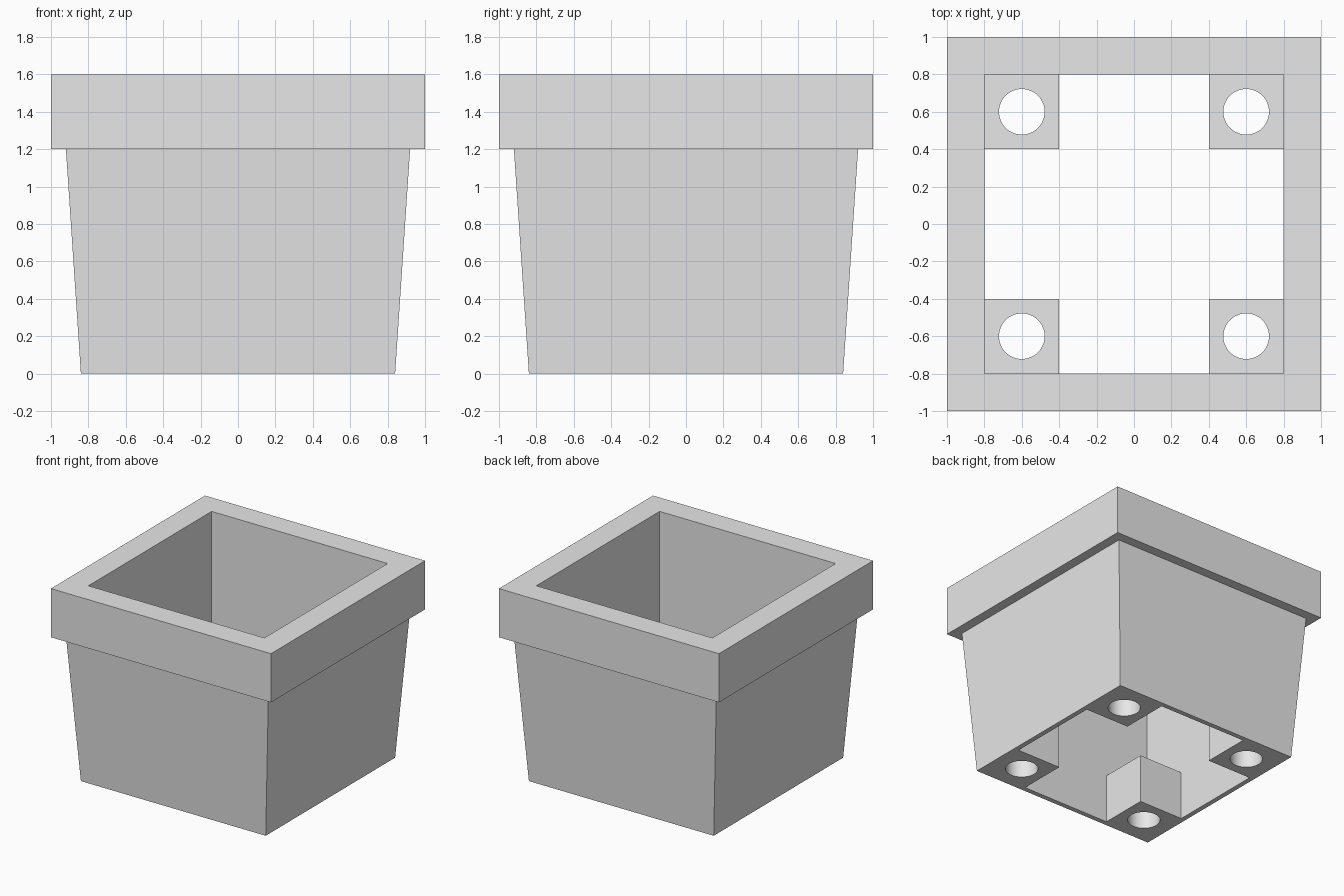
import bpy
import bmesh
import math

if "Cube" in bpy.data.objects:
    bpy.data.objects.remove(bpy.data.objects["Cube"])

grey = bpy.data.materials.new("light_grey")
grey.diffuse_color = (0.8, 0.8, 0.8, 1)
grey.use_nodes = True
grey.node_tree.nodes["Principled BSDF"].inputs["Base Color"].default_value = grey.diffuse_color


def make_object(name, bm):
    bmesh.ops.recalc_face_normals(bm, faces=bm.faces)
    mesh = bpy.data.meshes.new(name)
    bm.to_mesh(mesh)
    bm.free()
    mesh.materials.append(grey)
    ob = bpy.data.objects.new(name, mesh)
    bpy.context.collection.objects.link(ob)
    return ob


def square_loft(name, profile):
    """Stack square rings given as (half width x, half width y, z) and cap the ends."""
    bm = bmesh.new()
    rings = [[bm.verts.new((sx * hx, sy * hy, z))
              for sx, sy in ((-1, -1), (1, -1), (1, 1), (-1, 1))]
             for hx, hy, z in profile]
    for low, high in zip(rings, rings[1:]):
        for i in range(4):
            j = (i + 1) % 4
            bm.faces.new((low[i], low[j], high[j], high[i]))
    bm.faces.new(rings[0][::-1])
    bm.faces.new(rings[-1])
    return make_object(name, bm)


def hole_cutter(x, y):
    bm = bmesh.new()
    bmesh.ops.create_cone(bm, cap_ends=True, segments=48,
                          radius1=0.122, radius2=0.122, depth=1.0)
    bmesh.ops.translate(bm, verts=bm.verts, vec=(x, y, 0.2))
    return make_object("hole_cutter", bm)


# Tapered pot body with a wide square rim
pot = square_loft("planter_pot", [(0.84, 0.84, 0), (0.92, 0.92, 1.2),
                                  (1, 1, 1.2), (1, 1, 1.6)])

# Square cavity above the corner posts, cross-shaped opening between them
cutters = [
    square_loft("cavity_cutter", [(0.8, 0.8, 0.4), (0.8, 0.8, 1.8)]),
    square_loft("cross_cutter_x", [(0.8, 0.4, -0.2), (0.8, 0.4, 0.8)]),
    square_loft("cross_cutter_y", [(0.4, 0.8, -0.2), (0.4, 0.8, 0.8)]),
]
# Round holes through the four corner posts
cutters += [hole_cutter(x, y) for x in (-0.6, 0.6) for y in (-0.6, 0.6)]

bpy.context.view_layer.objects.active = pot
pot.select_set(True)
for cutter in cutters:
    cutter.hide_render = True
    mod = pot.modifiers.new("cut", "BOOLEAN")
    mod.operation = "DIFFERENCE"
    mod.solver = "EXACT"
    mod.object = cutter
    bpy.ops.object.modifier_apply(modifier=mod.name)
    bpy.data.objects.remove(cutter)

# Round hole walls shade smoothly, all corners stay sharp
bpy.ops.object.shade_smooth_by_angle(angle=math.radians(30))
